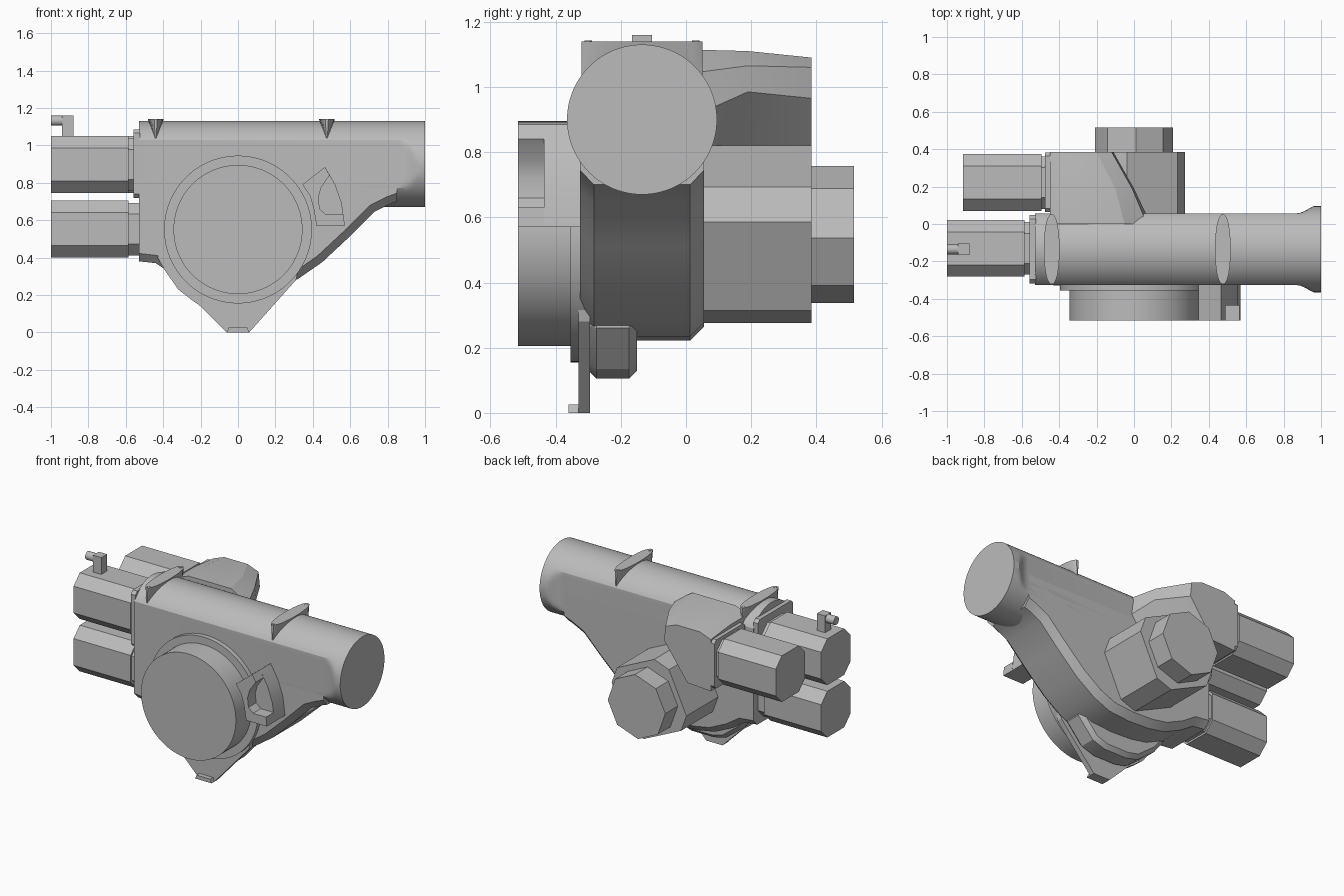
import bpy, bmesh
from math import radians, cos, sin, pi, sqrt

cube = bpy.data.objects.get("Cube")
if cube:
    bpy.data.objects.remove(cube, do_unlink=True)

grey = bpy.data.materials.new("plain_grey")
grey.use_nodes = True
colour = (0.5, 0.5, 0.5, 1)
grey.diffuse_color = colour
grey.node_tree.nodes["Principled BSDF"].inputs["Base Color"].default_value = colour


def loft(name, rings, chamfer=0, chamfer_below=0):
    """Skin equal-length rings of points and cap both ends."""
    bm = bmesh.new()
    loops = [[bm.verts.new(p) for p in ring] for ring in rings]
    n = len(loops[0])
    for a, b in zip(loops, loops[1:]):
        for i in range(n):
            j = (i + 1) % n
            bm.faces.new((a[i], a[j], b[j], b[i]))
    caps = [bm.faces.new(loops[0]), bm.faces.new(loops[-1])]
    bmesh.ops.recalc_face_normals(bm, faces=bm.faces)
    if chamfer:
        edges = [e for f in caps for e in f.edges
                 if all(v.co.z < chamfer_below for v in e.verts)]
        bmesh.ops.bevel(bm, geom=edges, offset=chamfer, segments=1,
                        affect='EDGES', profile=0.5)
    mesh = bpy.data.meshes.new(name)
    bm.to_mesh(mesh)
    bm.free()
    obj = bpy.data.objects.new(name, mesh)
    bpy.context.collection.objects.link(obj)
    mesh.materials.append(grey)
    bpy.ops.object.select_all(action='DESELECT')
    obj.select_set(True)
    bpy.context.view_layer.objects.active = obj
    bpy.ops.object.shade_smooth_by_angle(angle=radians(22))
    return obj


def along_y(name, pts, y0, y1, **kw):
    return loft(name, [[(x, y, z) for x, z in pts] for y in (y0, y1)], **kw)


def along_x(name, pts, x0, x1, **kw):
    return loft(name, [[(x, y, z) for y, z in pts] for x in (x0, x1)], **kw)


def polygon(cx, cz, r, angles):
    return [(cx + r * cos(radians(a)), cz + r * sin(radians(a))) for a in angles]


def circle(cx, cz, r, n=64):
    return polygon(cx, cz, r, [360 * i / n for i in range(n)])


def cut_square(cy, cz, h, c):
    k = h - c
    return [(cy + a, cz + b) for a, b in
            ((h, -k), (h, k), (k, h), (-k, h), (-h, k), (-h, -k), (-k, -h), (k, -h))]


# Main tube: flat-sided, flaring to a full round end
TY, TZ, TR = -0.135, 0.9, 0.23
rings = []
for x, w in ((-0.53, 0.19), (0.86, 0.19), (0.89, 0.195), (0.92, 0.208),
             (0.94, 0.22), (0.96, TR), (1.0, TR)):
    rings.append([(x, TY + max(-w, min(w, y)), TZ + z) for y, z in circle(0, 0, TR, 96)])
loft("main_tube", rings)

# Slab body under the tube, with chamfered lower rims
body = [(-0.53, 0.9), (-0.53, 0.38), (-0.44, 0.37), (-0.35, 0.31), (-0.22, 0.25),
        (-0.1, 0.228), (0.05, 0.222), (0.2, 0.235), (0.32, 0.285), (0.45, 0.375),
        (0.6, 0.515), (0.73, 0.645), (0.81, 0.685), (0.85, 0.7), (0.85, 0.9)]
along_y("body", body, -0.325, 0.055, chamfer=0.042, chamfer_below=0.71)

# Front plate, its rear gusset and the foot
plate = [(-0.06, 0), (0.06, 0), (0.31, 0.28), (0.36, 0.5), (-0.4, 0.5), (-0.43, 0.4),
         (-0.39, 0.33), (-0.32, 0.23), (-0.25, 0.175), (-0.2, 0.14)]
along_y("front_plate", plate, -0.33, -0.295)
gusset = [(-0.17, 0.125), (-0.08, 0.105), (0.08, 0.105), (0.17, 0.135), (0.28, 0.26),
          (0.28, 0.4), (-0.36, 0.4), (-0.38, 0.33), (-0.3, 0.225)]
along_y("gusset", gusset, -0.3, -0.15, chamfer=0.025, chamfer_below=0.41)
along_y("foot", [(-0.06, 0), (0.06, 0), (0.05, 0.025), (-0.05, 0.025)], -0.36, -0.32)

# Front drum
along_y("drum_ring", circle(0, 0.55, 0.395, 96), -0.355, -0.31)
along_y("drum", circle(0, 0.55, 0.345, 96), -0.515, -0.35)

# Grip block with a notch open to the front and the outer side
inner = [(0.57, 0.57), (0.42, 0.57), (0.405, 0.66), (0.385, 0.73), (0.345, 0.79),
         (0.465, 0.885)]
along_y("grip_base", inner + [(0.52, 0.79), (0.555, 0.69)], -0.435, -0.32)
notch = [(0.49, 0.84), (0.445, 0.775), (0.43, 0.72), (0.437, 0.66), (0.47, 0.63),
         (0.565, 0.63)]
along_y("grip_frame", inner + notch, -0.515, -0.435)

# Three motors along x, each with a neck
for name, x0, x1, cy, cz in (("upper_motor", -1, -0.585, -0.13, 0.897),
                             ("lower_motor", -1, -0.585, -0.13, 0.552),
                             ("rear_motor", -0.915, -0.495, 0.221, 0.897)):
    along_x(name, cut_square(cy, cz, 0.152, 0.064), x0, x1)
    along_x(name + "_neck", cut_square(cy, cz, 0.14, 0.06), x1 - 0.01, x1 + 0.06)

# Mounting flanges
along_x("side_flange", cut_square(TY, 0.902, 0.183, 0.02), -0.558, -0.525)
along_x("rear_flange", cut_square(0.223, 0.897, 0.16, 0.02), -0.475, -0.44)

# Rear pod, narrowing backwards
pod_front = [(-0.45, 0.72), (-0.45, 1.08), (-0.36, 1.115), (-0.05, 1.115),
             (0.07, 1.04), (0.09, 0.9), (-0.1, 0.7)]
pod_mid = [(-0.45, 0.72), (-0.45, 1.08), (-0.37, 1.11), (-0.1, 1.11),
           (-0.01, 1.065), (0.0, 0.985), (-0.2, 0.72)]
pod_back = [(-0.45, 0.72), (-0.45, 1.06), (-0.37, 1.09), (-0.2, 1.09),
            (-0.12, 1.06), (-0.11, 0.965), (-0.28, 0.73)]
loft("rear_pod", [[(x, y, z) for x, z in pts] for pts, y in
                  ((pod_front, 0.0), (pod_mid, 0.19), (pod_back, 0.385))])

# Back drive: rotated cut-corner block with an eight-sided cap
angles = [90 * q + a for q in range(4) for a in (8, 32)]
along_y("drive_block", polygon(0, 0.5475, 0.275, angles), 0.04, 0.385)
along_y("drive_cap", polygon(0, 0.5475, 0.21, [45 * i - 3 for i in range(8)]), 0.38, 0.515)

# Two lens-shaped lugs over the tube
lens = [(0.042 * sin(pi * i / 12) ** 0.8, -0.185 * cos(pi * i / 12)) for i in range(1, 12)]
lens = [(0.008, -0.185)] + lens + [(0.008, 0.185)]
lens += [(-x, y) for x, y in reversed(lens)]
for side, cx in (("right", -0.44), ("left", 0.475)):
    loft("lug_" + side, [[(cx + x * k, TY + y, z) for x, y in lens]
                         for z, k in ((1.035, 0.25), (1.06, 0.5), (1.14, 1))])
    for y in (-0.165, 0.165):
        loft("lug_pin_" + side, [[(cx + a, TY + y + b, z) for a, b in circle(0, 0, 0.011, 16)]
                                 for z in (1.135, 1.142)])

# Valve on the upper motor
along_x("valve_block", [(-0.165, 1.04), (-0.105, 1.04), (-0.105, 1.16), (-0.165, 1.16)],
        -0.94, -0.88)
along_x("valve_stub", circle(-0.135, 1.132, 0.027, 24), -1, -0.93)
